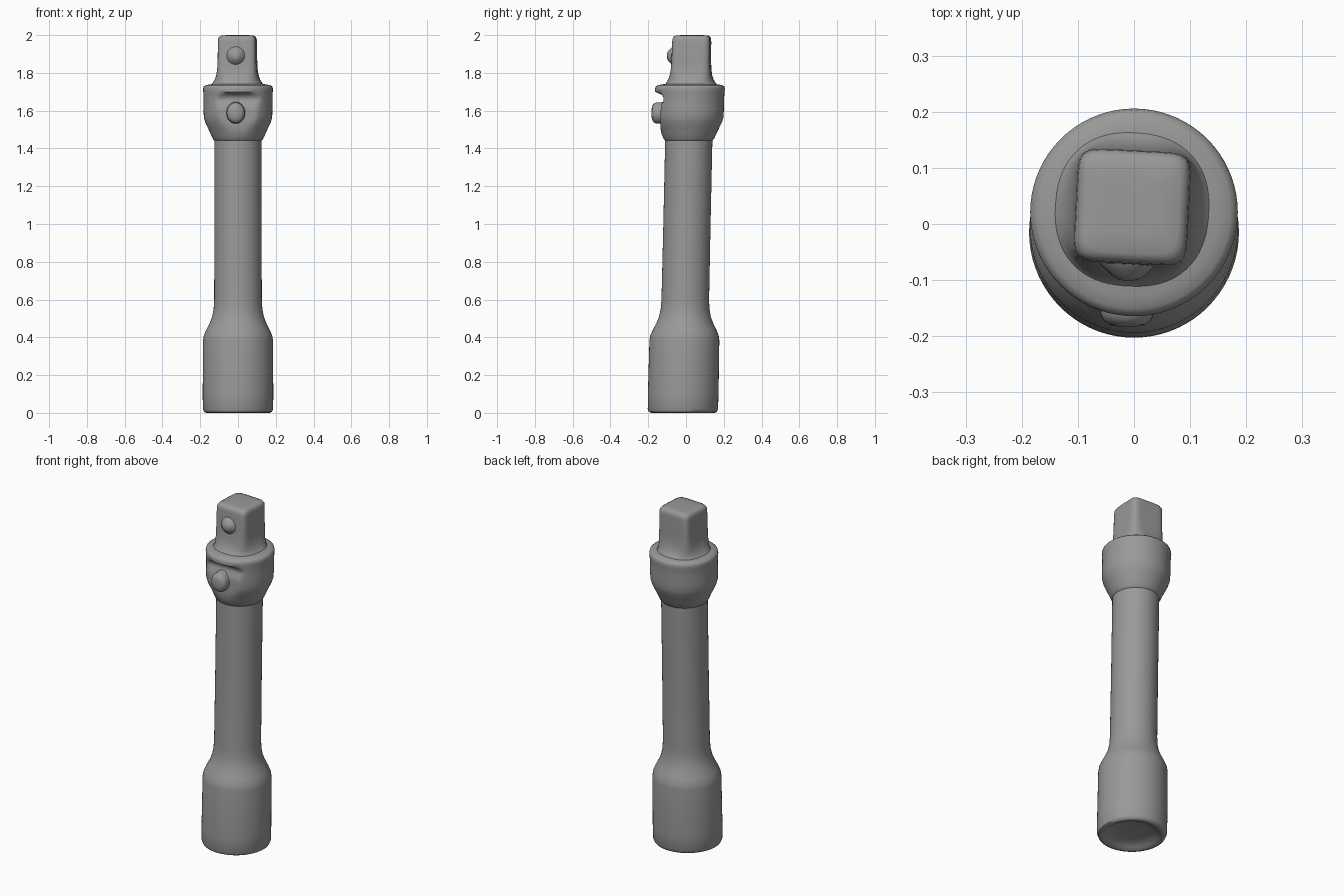
import bpy, bmesh, math
from mathutils import Matrix

cube = bpy.data.objects.get("Cube")
if cube:
    bpy.data.objects.remove(cube, do_unlink=True)

steel = bpy.data.materials.new("grey steel")
steel.use_nodes = True
COLOUR = (0.32, 0.32, 0.32, 1)
steel.diffuse_color = COLOUR
steel.node_tree.nodes["Principled BSDF"].inputs["Base Color"].default_value = COLOUR


def lean(z):
    """Slight backward lean of the whole tool."""
    return -0.017 + 0.022 * z


def loft(name, rings, matrix=Matrix(), segs=72, shape=None, angle=40):
    """Stack rings of (radius, z, squareness); squareness 2 is a circle."""
    bm = bmesh.new()
    loops = []
    for r, z, n in rings:
        loop = []
        for i in range(segs):
            a = 2 * math.pi * i / segs
            c, s = math.cos(a), math.sin(a)
            d = r / (abs(c) ** n + abs(s) ** n) ** (1 / n)
            loop.append(bm.verts.new((d * c, d * s, z)))
        loops.append(loop)
    for lo, hi in zip(loops, loops[1:]):
        for i in range(segs):
            j = (i + 1) % segs
            bm.faces.new((lo[i], lo[j], hi[j], hi[i]))
    bm.faces.new(loops[0][::-1])
    bm.faces.new(loops[-1])
    bm.transform(matrix)
    if shape:
        for v in bm.verts:
            shape(v.co)
    bmesh.ops.recalc_face_normals(bm, faces=bm.faces)
    mesh = bpy.data.meshes.new(name)
    bm.to_mesh(mesh)
    bm.free()
    mesh.materials.append(steel)
    ob = bpy.data.objects.new(name, mesh)
    bpy.context.collection.objects.link(ob)
    bpy.ops.object.select_all(action='DESELECT')
    ob.select_set(True)
    bpy.context.view_layer.objects.active = ob
    bpy.ops.object.shade_smooth_by_angle(angle=math.radians(angle))
    return ob


def tilt(co):
    co.y += lean(co.z)


def circles(points):
    return [(r, z, 2) for r, z in points]


# Socket end with shallow dished underside, tapering into the shaft
loft("socket_and_shaft", circles([
    (0.06, 0.03), (0.11, 0.027), (0.14, 0.012), (0.155, 0.002), (0.168, 0.0),
    (0.18, 0.006), (0.186, 0.02), (0.187, 0.1), (0.185, 0.385), (0.181, 0.41),
    (0.168, 0.44), (0.15, 0.475), (0.137, 0.51), (0.129, 0.55), (0.126, 0.6),
    (0.125, 1.0), (0.125, 1.46)]), shape=tilt)


# Collar with a flat sunk into its front for the button
def collar_shape(co):
    if 1.44 < co.z < 1.69:
        # Flat is deepest just below the top lip
        depth = -0.152 if co.z < 1.64 else -0.138
        if co.z > 1.672:
            depth = -0.15
        co.y = max(co.y, depth)
    tilt(co)


loft("collar", circles([
    (0.1, 1.43), (0.122, 1.437), (0.134, 1.452), (0.146, 1.48), (0.16, 1.51),
    (0.174, 1.54), (0.181, 1.565), (0.182, 1.6), (0.182, 1.63), (0.182, 1.65),
    (0.182, 1.67), (0.183, 1.685), (0.184, 1.7), (0.185, 1.715),
    (0.182, 1.727), (0.172, 1.735), (0.15, 1.739), (0.1, 1.745)]),
    shape=collar_shape, angle=50)

# Square drive flaring into the collar
loft("square_drive", [
    (0.148, 1.73, 2.1), (0.132, 1.745, 2.4), (0.119, 1.765, 3.2),
    (0.110, 1.79, 4.5), (0.105, 1.82, 6), (0.102, 1.87, 7), (0.101, 1.965, 7),
    (0.099, 1.982, 7), (0.093, 1.993, 6.5), (0.083, 1.998, 6), (0.05, 2.0, 5)],
    matrix=Matrix.Translation((-0.003, -0.012, 0)) @ Matrix.Rotation(math.radians(-3), 4, 'Z'),
    shape=lambda co: setattr(co, "y", co.y + lean(co.z) + 0.016))

# Release button and detent ball, both facing the front
FRONT = Matrix.Rotation(math.radians(90), 4, 'X')
loft("release_button", circles([
    (0.055, -0.02), (0.051, 0.0), (0.048, 0.02), (0.048, 0.035),
    (0.043, 0.047), (0.033, 0.055), (0.016, 0.059)]),
    matrix=Matrix.Translation((-0.012, -0.124, 1.588)) @ FRONT @ Matrix.Diagonal((1, 1.15, 1, 1)),
    segs=32, angle=60)
loft("detent_ball", circles([
    (0.055, -0.01), (0.048, 0.003), (0.038, 0.013), (0.029, 0.022),
    (0.018, 0.029), (0.008, 0.031)]),
    matrix=Matrix.Translation((-0.01, -0.07, 1.89)) @ FRONT,
    segs=32, angle=60)
